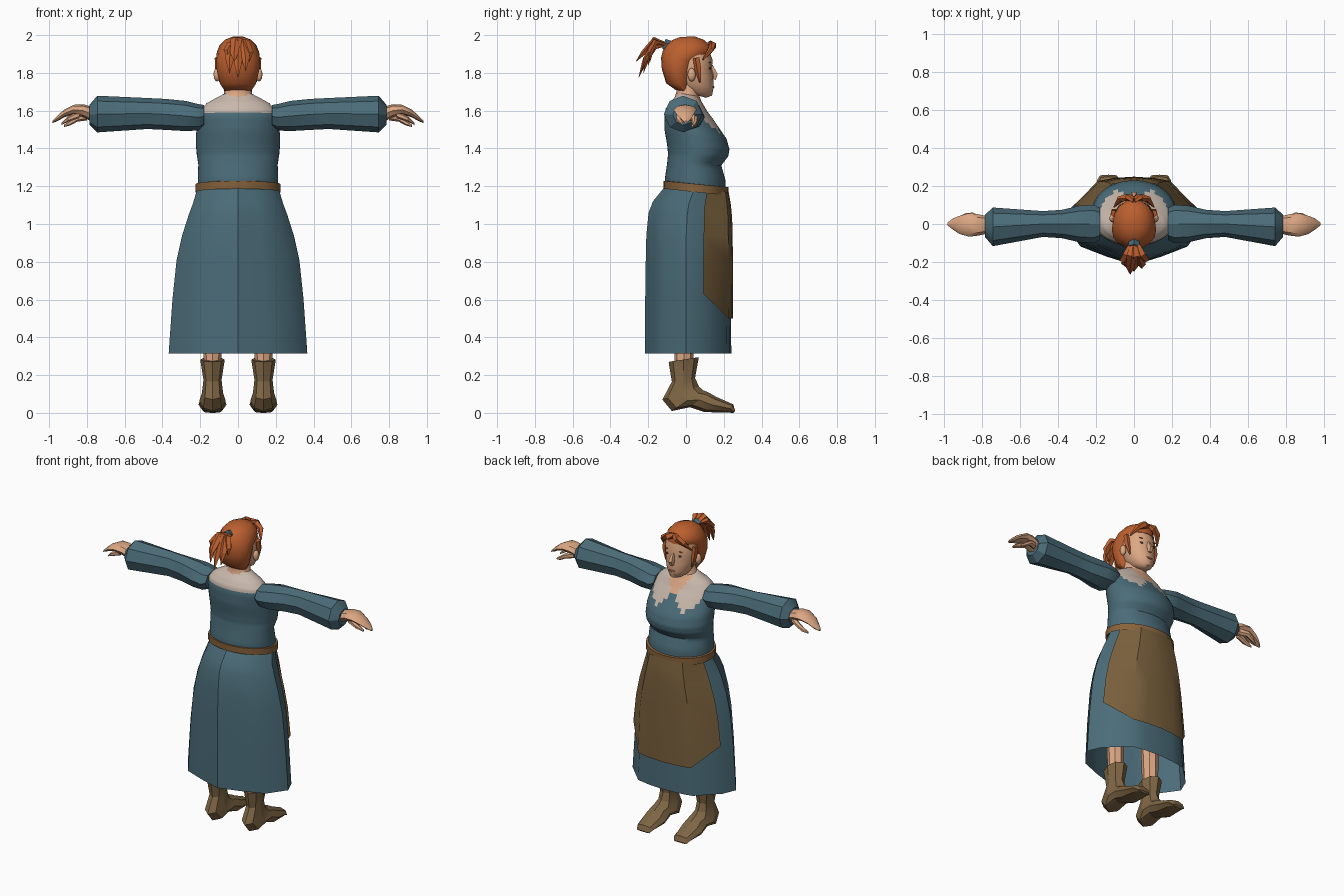
import bpy, bmesh, math
from mathutils import Vector as V

if "Cube" in bpy.data.objects:
    bpy.data.objects.remove(bpy.data.objects["Cube"])


def material(name, rgb):
    m = bpy.data.materials.new(name)
    m.use_nodes = True
    m.diffuse_color = (*rgb, 1)
    m.node_tree.nodes["Principled BSDF"].inputs["Base Color"].default_value = (*rgb, 1)
    return m


TEAL = material("teal cloth", (.07, .15, .19))
SKIN = material("skin", (.72, .39, .23))
CREAM = material("cream linen", (.58, .48, .41))
HAIR = material("red hair", (.5, .115, .028))
LEATHER = material("brown leather", (.215, .135, .06))
APRON = material("brown apron", (.19, .115, .045))
BELT = material("tan belt", (.25, .125, .045))
DARK = material("dark brown", (.06, .03, .02))
LIP = material("lips", (.45, .17, .11))


def finish(name, bm, mats, rule=None, mirror=False, angle=35):
    bmesh.ops.recalc_face_normals(bm, faces=bm.faces)
    if rule:
        for f in bm.faces:
            f.material_index = rule(f.calc_center_median())
    mesh = bpy.data.meshes.new(name)
    bm.to_mesh(mesh)
    bm.free()
    for m in mats:
        mesh.materials.append(m)
    ob = bpy.data.objects.new(name, mesh)
    bpy.context.collection.objects.link(ob)
    bpy.ops.object.select_all(action='DESELECT')
    bpy.context.view_layer.objects.active = ob
    ob.select_set(True)
    bpy.ops.object.shade_smooth_by_angle(angle=math.radians(angle))
    if mirror:
        ob.modifiers.new("mirror", 'MIRROR').use_mirror_merge = False
    return ob


def ellipse(n):
    return [(math.sin(math.tau * i / n), math.cos(math.tau * i / n)) for i in range(n)]


def loft(name, rings, mats, section, caps=True, **kw):
    """Skin rings given as (centre, side vector, front vector)."""
    bm = bmesh.new()
    loops = [[bm.verts.new(c + w * s + u * t) for s, t in section] for c, w, u in rings]
    n = len(section)
    for a, b in zip(loops, loops[1:]):
        for i in range(n):
            j = (i + 1) % n
            bm.faces.new((a[i], a[j], b[j], b[i]))
    if caps:
        bm.faces.new(loops[0])
        bm.faces.new(loops[-1])
    return finish(name, bm, mats, **kw)


def body_rings(rows, x=0, steps=1):
    """Rows of front y, front z, back y, back z, half width."""
    fine = []
    for a, b in zip(rows, rows[1:]):
        fine += [[p + (q - p) * k / steps for p, q in zip(a, b)] for k in range(steps)]
    fine.append(rows[-1])
    return [(V((x, (fy + by) / 2, (fz + bz) / 2)), V((hw, 0, 0)),
             V((0, (fy - by) / 2, (fz - bz) / 2))) for fy, fz, by, bz, hw in fine]


def arm_rings(rows):
    """Rows of x, y, z, half depth, half height."""
    return [(V((x, y, z)), V((0, ry, 0)), V((0, 0, rz))) for x, y, z, ry, rz in rows]


def strand(name, points, radii, mat, flat=.5, **kw):
    pts = [V(p) for p in points]
    rings = []
    for i, p in enumerate(pts):
        d = (pts[min(i + 1, len(pts) - 1)] - pts[max(i - 1, 0)]).normalized()
        side = d.cross(V((1, 0, 0))).normalized()
        rings.append((p, side.cross(d) * radii[i], side * radii[i] * flat))
    return loft(name, rings, [mat], ellipse(5), **kw)


def blob(name, loc, size, mat, mirror=False):
    bm = bmesh.new()
    bmesh.ops.create_icosphere(bm, subdivisions=2, radius=1)
    for v in bm.verts:
        v.co = V(loc) + V(a * b for a, b in zip(v.co, size))
    return finish(name, bm, [mat], mirror=mirror)


# Skirt, open at the hem
half = [(0, 1), (.3, .97), (.54, .9), (.9, .33), (1, -.05), (.77, -.57), (.4, -.8)]
hem = half + [(0, -1)] + [(-s, t) for s, t in half[:0:-1]]
skirt_rows = [(.24, .315, -.217, .315, .367), (.237, .6, -.216, .6, .347),
              (.236, .81, -.213, .81, .325), (.234, .93, -.21, .94, .297),
              (.232, 1.03, -.198, 1.06, .262), (.226, 1.1, -.175, 1.12, .238),
              (.215, 1.17, -.11, 1.2, .216)]
loft("skirt", body_rings(skirt_rows), [TEAL], hem, caps=False)

# Apron wrapped round the front of the skirt
bm = bmesh.new()
front = [(-s, t) for s, t in half[3:0:-1]] + half[:4]
rows = []
for k, (c, w, u) in enumerate(body_rings(skirt_rows)[1:]):
    row = []
    for s, t in front:
        p = c + w * s * 1.025 + u * t * 1.03 + V((0, .006, 0))
        if k == 0:
            p.z = .5 if abs(s) < .6 else .63
        row.append(bm.verts.new(p))
    rows.append(row)
for a, b in zip(rows, rows[1:]):
    for i in range(len(front) - 1):
        bm.faces.new((a[i], a[i + 1], b[i + 1], b[i]))
finish("apron", bm, [APRON])


# Bodice with a pointed collar and bare neckline
def bodice_colour(c):
    ax = abs(c.x)
    if c.y < .04:
        return 1 if c.z > 1.585 else 0
    if c.z > 1.57 and ax < (c.z - 1.54) * .6:
        return 2
    edge = 1.475 + (ax - .1) * 1.1 if ax > .1 else 1.475 + (.1 - ax) * 1.2
    return 1 if c.z > edge else 0


bodice_rows = [(.21, 1.16, -.11, 1.2, .212), (.208, 1.235, -.112, 1.24, .213),
               (.187, 1.31, -.1, 1.32, .21), (.224, 1.36, -.095, 1.37, .218),
               (.23, 1.395, -.1, 1.42, .222), (.215, 1.45, -.114, 1.5, .222),
               (.14, 1.56, -.115, 1.57, .213), (.11, 1.6, -.108, 1.61, .198),
               (.09, 1.635, -.085, 1.645, .165), (.075, 1.66, -.055, 1.675, .115),
               (.07, 1.675, -.045, 1.695, .08)]
loft("bodice", body_rings(bodice_rows, steps=4), [TEAL, CREAM, SKIN], ellipse(48),
     rule=bodice_colour, angle=45)

# Belt
loft("belt", body_rings([(.225, 1.15, -.118, 1.187, .226), (.226, 1.195, -.12, 1.228, .226),
                         (.2, 1.197, -.1, 1.23, .2)]), [BELT], ellipse(24), caps=False)

# Sleeves and hands
loft("sleeves", arm_rings([(.18, 0, 1.57, .085, .06), (.21, 0, 1.565, .1, .07),
                           (.28, 0, 1.572, .098, .08), (.38, 0, 1.58, .075, .082),
                           (.48, 0, 1.585, .068, .082), (.745, -.015, 1.582, .102, .097),
                           (.785, -.01, 1.578, .06, .054)]),
     [TEAL], ellipse(8), mirror=True, angle=30)
loft("hands", arm_rings([(.77, -.005, 1.58, .045, .04), (.82, -.005, 1.6, .056, .034),
                         (.87, -.005, 1.605, .062, .026), (.92, -.005, 1.585, .048, .02),
                         (.955, 0, 1.56, .03, .015), (.983, 0, 1.54, .008, .006)]),
     [SKIN], ellipse(8), mirror=True)
loft("thumbs", arm_rings([(.8, .02, 1.57, .02, .022), (.85, .045, 1.56, .018, .018),
                          (.89, .045, 1.535, .014, .014), (.92, .035, 1.52, .006, .006)]),
     [SKIN], ellipse(6), mirror=True)
loft("curled_fingers", arm_rings([(.84, -.03, 1.58, .02, .02), (.9, -.035, 1.555, .018, .014),
                                  (.935, -.02, 1.53, .006, .006)]),
     [SKIN], ellipse(6), mirror=True)

# Legs and boots
loft("legs", body_rings([(.04, .24, -.06, .24, .045), (.04, .42, -.065, .42, .05),
                         (.055, .8, -.07, .8, .07)], x=.135), [SKIN], ellipse(8), mirror=True)
loft("boots", body_rings([(.068, .295, -.092, .27, .065), (.048, .185, -.075, .165, .048),
                          (.068, .14, -.125, .07, .056), (.09, .12, -.075, .01, .07),
                          (.12, .108, .02, .03, .066), (.16, .085, .1, .004, .074),
                          (.25, .045, .21, .002, .06), (.26, .01, .25, 0, .045)], x=.135),
     [LEATHER], ellipse(8), mirror=True, angle=25)

# Neck, head and face
loft("neck", body_rings([(.085, 1.64, -.06, 1.67, .1), (.07, 1.68, -.05, 1.7, .075),
                         (.075, 1.76, -.06, 1.76, .07)]), [SKIN], ellipse(12))
loft("head", body_rings([(.105, 1.668, .0, 1.7, .035), (.138, 1.68, -.03, 1.72, .06),
                         (.146, 1.72, -.05, 1.75, .082), (.144, 1.77, -.06, 1.79, .096),
                         (.138, 1.82, -.06, 1.83, .102), (.14, 1.87, -.06, 1.88, .102),
                         (.115, 1.94, -.05, 1.94, .08)]), [SKIN], ellipse(16), angle=50)
strand("nose", [(0, .134, 1.84), (0, .152, 1.79), (0, .148, 1.765)],
       [.009, .02, .012], SKIN, flat=1)
blob("ears", (.112, .03, 1.79), (.018, .022, .036), SKIN, mirror=True)
blob("eyes", (.043, .127, 1.825), (.015, .005, .007), DARK, mirror=True)
blob("eyebrows", (.045, .127, 1.855), (.02, .005, .004), HAIR, mirror=True)
blob("mouth", (0, .146, 1.725), (.024, .004, .006), LIP)

# Hair cap, fringe and side locks
loft("hair", body_rings([(.02, 1.7, -.055, 1.71, .07), (.03, 1.74, -.105, 1.745, .095),
                         (.045, 1.8, -.128, 1.82, .112), (.065, 1.86, -.132, 1.88, .117),
                         (.132, 1.9, -.122, 1.92, .112), (.132, 1.94, -.105, 1.95, .098),
                         (.095, 1.975, -.07, 1.975, .07), (.045, 1.993, -.03, 1.99, .03)]),
     [HAIR], ellipse(16), angle=50)
strand("fringe", [(.0, .13, 1.955), (.035, .142, 1.945), (.075, .13, 1.92), (.105, .09, 1.87)],
       [.02, .024, .02, .005], HAIR, flat=.8, mirror=True)
strand("side_locks", [(.108, .055, 1.88), (.107, .065, 1.82), (.095, .075, 1.75)],
       [.016, .016, .004], HAIR, flat=1.2, mirror=True)

# Ponytail of loose tapering strands, tied with a cloth band
strand("hair_tie", [(0, -.085, 1.94), (0, -.118, 1.952)], [.03, .03], TEAL, flat=1)
tips = [(0, -.25, 1.775), (.04, -.235, 1.81), (-.045, -.225, 1.8), (.03, -.2, 1.84),
        (-.02, -.265, 1.86), (.06, -.19, 1.86), (-.055, -.2, 1.88)]
for i, tip in enumerate(tips):
    x, y, z = tip
    strand(f"ponytail_strand_{i + 1}",
           [(x * .2, -.1, 1.95), (x * .6, -.165, 1.975 - .012 * (i % 4)),
            (x, (y - .165) / 2 - .01, (z + 1.95) / 2), tip],
           [.014, .028, .024, .002], HAIR, flat=.6, angle=20)
